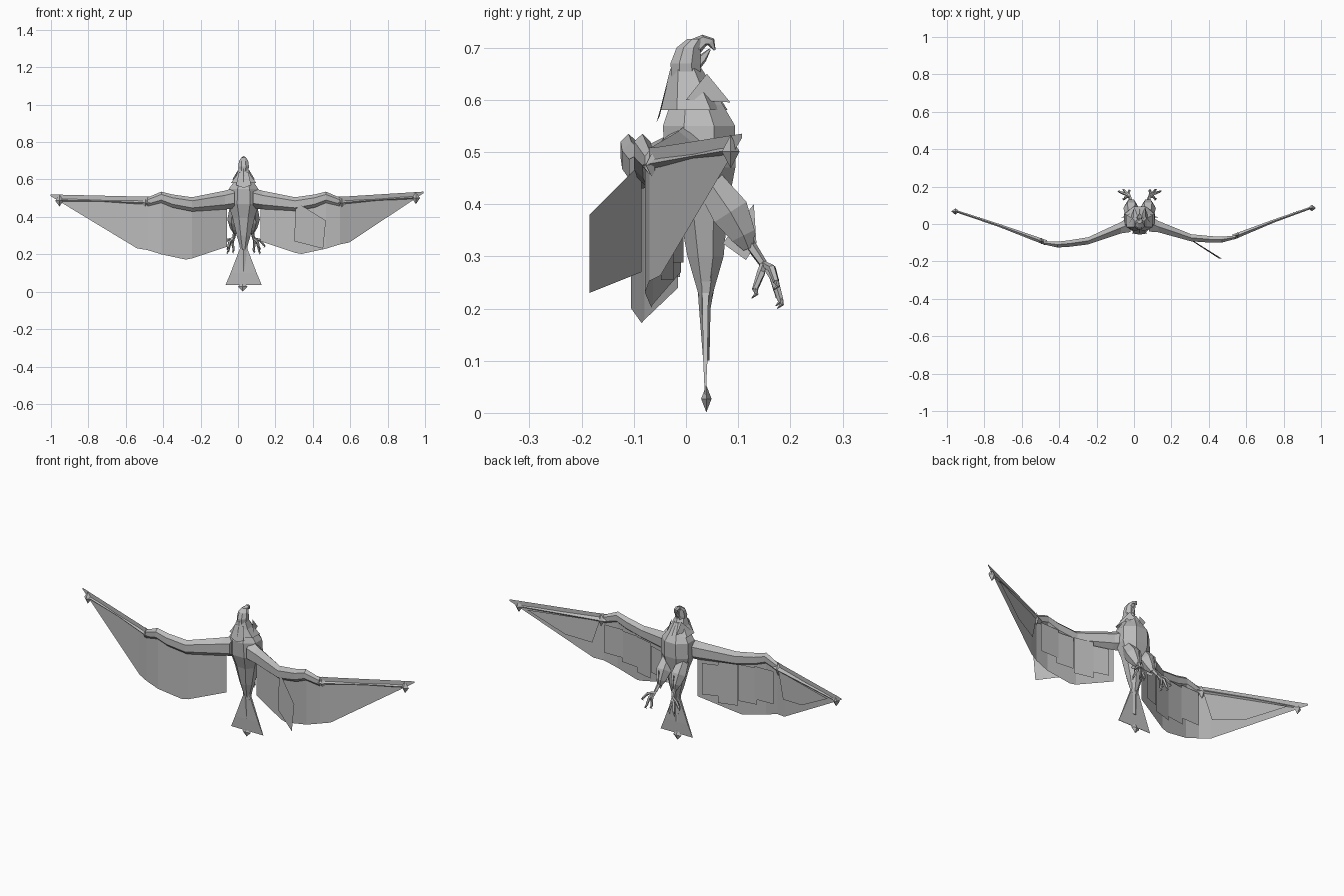
import bpy, math
from mathutils import Vector

if "Cube" in bpy.data.objects:
    bpy.data.objects.remove(bpy.data.objects["Cube"])

grey = bpy.data.materials.new("plain grey")
grey.use_nodes = True
COLOUR = (0.5, 0.5, 0.5, 1)
grey.diffuse_color = COLOUR
grey.node_tree.nodes["Principled BSDF"].inputs["Base Color"].default_value = COLOUR
MID = 0.03


def build(name, verts, faces):
    me = bpy.data.meshes.new(name)
    me.from_pydata([tuple(v) for v in verts], [], faces)
    me.materials.append(grey)
    ob = bpy.data.objects.new(name, me)
    bpy.context.collection.objects.link(ob)
    return ob


def loft(name, rings, capped=True):
    """Join equal-sized loops of points into a skin."""
    n = len(rings[0])
    verts = [p for ring in rings for p in ring]
    faces = [(i * n + j, i * n + (j + 1) % n, (i + 1) * n + (j + 1) % n, (i + 1) * n + j)
             for i in range(len(rings) - 1) for j in range(n)]
    if capped:
        faces += [tuple(range(n))[::-1], tuple(range(len(verts) - n, len(verts)))]
    return build(name, verts, faces)


def upright(name, sections, n=8, capped=True):
    """Loft of flat rings: height, back y, front y, half width."""
    rings = []
    for z, back, front, wide in sections:
        rings.append([(MID + wide * math.cos(a), (back + front) / 2 + (front - back) / 2 * math.sin(a), z)
                      for a in (math.tau * (k + 0.5) / n for k in range(n))])
    return loft(name, rings, capped)


def tube(name, pts, radii, n=5):
    pts = [Vector(p) for p in pts]
    rings = []
    for i, p in enumerate(pts):
        axis = pts[min(i + 1, len(pts) - 1)] - pts[max(i - 1, 0)]
        q = axis.to_track_quat('Z', 'Y')
        rings.append([p + q @ Vector((math.cos(a), math.sin(a), 0)) * radii[i]
                      for a in (math.tau * k / n for k in range(n))])
    return loft(name, rings)


def diamond(name, c, sx, sy, sz):
    x, y, z = c
    ring = [(x + sx, y, z), (x, y + sy, z), (x - sx, y, z), (x, y - sy, z)]
    faces = [(i, (i + 1) % 4, 4) for i in range(4)] + [((i + 1) % 4, i, 5) for i in range(4)]
    build(name, ring + [(x, y, z + sz), (x, y, z - sz)], faces)


# Body, neck, collar and head
upright("body", [(0.22, 0.025, 0.05, 0.015), (0.3, 0.0, 0.075, 0.04), (0.4, -0.02, 0.085, 0.065),
                 (0.47, -0.045, 0.1, 0.09), (0.55, -0.05, 0.1, 0.085), (0.59, -0.035, 0.075, 0.055),
                 (0.64, -0.03, 0.045, 0.03)])
upright("collar", [(0.58, -0.05, 0.08, 0.08), (0.62, -0.04, 0.055, 0.045), (0.66, -0.03, 0.03, 0.028)], 6, False)
upright("head", [(0.635, -0.03, 0.03, 0.026), (0.67, -0.032, 0.03, 0.031), (0.7, -0.02, 0.03, 0.026),
                 (0.717, 0.002, 0.035, 0.014)])
tube("upper_beak", [(MID, 0.015, 0.7), (MID, 0.035, 0.714), (MID, 0.048, 0.711), (MID, 0.055, 0.695)],
     [0.018, 0.012, 0.009, 0.002])
tube("lower_beak", [(MID, 0.015, 0.665), (MID, 0.032, 0.68), (MID, 0.046, 0.697)], [0.014, 0.009, 0.002])
for s in (-1, 1):
    build("collar_feather", [(MID + s * 0.03, 0.04, 0.65), (MID + s * 0.06, 0.0, 0.6), (MID + s * 0.03, 0.085, 0.595)],
          [(0, 1, 2)])
build("nape_feather", [(MID - 0.025, -0.033, 0.64), (MID + 0.025, -0.033, 0.64), (MID + 0.04, -0.05, 0.57),
                       (MID, -0.057, 0.555), (MID - 0.04, -0.05, 0.57)], [(0, 1, 2, 3, 4)])

# Tail
upright("tail_stem", [(0.1, 0.033, 0.045, 0.012), (0.2, 0.025, 0.047, 0.017), (0.27, 0.02, 0.06, 0.03)], 6)
loft("tail_fan", [[(MID - w, 0.037 - t, z), (MID + w, 0.037 - t, z), (MID + w, 0.037 + t, z), (MID - w, 0.037 + t, z)]
                  for z, w, t in ((0.035, 0.097, 0.001), (0.1, 0.07, 0.004), (0.23, 0.02, 0.006))])
diamond("tail_tip", (MID - 0.005, 0.039, 0.027), 0.025, 0.01, 0.026)

# Legs and feet
for s in (-1, 1):
    x = MID + s * 0.045
    tube("thigh", [(x, 0.04, 0.45), (x, 0.085, 0.385), (x, 0.11, 0.34), (x, 0.12, 0.315)],
         [0.03, 0.042, 0.028, 0.012], 6)
    build("thigh_feather", [(x, 0.13, 0.4), (x, 0.135, 0.325), (x, 0.115, 0.293), (x, 0.07, 0.325)], [(0, 1, 2, 3)])
    ankle = Vector((x + s * 0.008, 0.148, 0.286))
    tube("shin", [(x, 0.118, 0.33), ankle], [0.011, 0.008])
    for dx, dy, dz in ((0.055, 0.025, -0.035), (0.03, 0.033, -0.07), (0.0, 0.03, -0.065), (0.03, -0.016, -0.05)):
        d = Vector((dx * s, dy, dz))
        mid = ankle + d * 0.5 + Vector((s * 0.006, 0.004, 0.008))
        tube("toe", [ankle, mid, ankle + d], [0.006, 0.008, 0.006])
        tube("claw", [ankle + d, ankle + d + Vector((s * 0.006, 0.003, -0.008)),
                      ankle + d + Vector((0, -0.006, -0.016))], [0.006, 0.004, 0.001], 4)


def place(s, u, y, z):
    """Wing point at distance u from the middle; the left wing is raised a little and shorter."""
    if s > 0:
        y += 0.03 * min(u / 0.5, 1) - 0.025 * max(u - 0.53, 0)
        z += 0.03 * max(0, min(1, (0.45 - z) / 0.2)) + 0.015 * max(0, (u - 0.53) * 2)
        u = u if u < 0.53 else 0.53 + (u - 0.53) * 0.86
    return (MID + s * u, y, z)


# Wings: thick arm, thin membrane, spar, tip claw and layered feathers
ARM = [(0.05, 0.0, 0.5, 0.05, 0.055), (0.1, -0.02, 0.49, 0.035, 0.05), (0.275, -0.09, 0.467, 0.022, 0.038),
       (0.38, -0.105, 0.485, 0.02, 0.035), (0.44, -0.11, 0.505, 0.018, 0.03), (0.515, -0.1, 0.48, 0.01, 0.023)]
SKIN = [(0.09, -0.015, 0.5, 0.24), (0.275, -0.08, 0.48, 0.178), (0.31, -0.085, 0.49, 0.172),
        (0.44, -0.105, 0.515, 0.2), (0.515, -0.1, 0.508, 0.223), (0.57, -0.078, 0.509, 0.232),
        (1.033, 0.09, 0.52, 0.512)]
FEATHERS = [(0.12, 0.2, 0.43, 0.26), (0.2, 0.3, 0.45, 0.225), (0.3, 0.4, 0.45, 0.25), (0.39, 0.5, 0.46, 0.28)]


def depth(u):
    for a, b in zip(SKIN, SKIN[1:]):
        if u <= b[0]:
            return a[1] + (b[1] - a[1]) * (u - a[0]) / (b[0] - a[0])
    return SKIN[-1][1]


for s, side in ((-1, "right"), (1, "left")):
    loft(side + "_wing_arm", [[place(s, u, y + ry * math.cos(a), z + rz * math.sin(a))
                               for a in (math.tau * k / 6 + math.pi / 6 for k in range(6))]
                              for u, y, z, ry, rz in ARM])
    verts = [place(s, u, y, z) for u, y, top, low in SKIN for z in (top, low)]
    build(side + "_wing_membrane", verts, [(2 * i, 2 * i + 1, 2 * i + 3, 2 * i + 2) for i in range(len(SKIN) - 1)])
    tube(side + "_wing_spar", [place(s, 0.5, -0.1, 0.475), place(s, 0.75, -0.008, 0.485), place(s, 0.985, 0.07, 0.49)],
         [0.014, 0.008, 0.006], 4)
    tip = place(s, 0.985, 0.067, 0.487)
    diamond(side + "_wing_claw", tip, 0.022, 0.017, 0.032)
    diamond(side + "_wrist_claw", place(s, 0.525, -0.09, 0.475), 0.02, 0.017, 0.035)
    for i, (u0, u1, top, low) in enumerate(FEATHERS):
        off = 0.014 + 0.004 * (i % 2)
        build(side + "_covert_feather", [place(s, u0, depth(u0) + off, top), place(s, u1, depth(u1) + off, top),
                                         place(s, u1, depth(u1) + off, low), place(s, u0, depth(u0) + off, low)],
              [(0, 1, 2, 3)])
    build(side + "_flight_feather", [place(s, 0.53, depth(0.53) + 0.01, 0.47), place(s, 0.93, depth(0.93) + 0.01, 0.48),
                                     place(s, 0.72, depth(0.72) + 0.01, 0.36), place(s, 0.57, depth(0.57) + 0.01, 0.33)],
          [(0, 1, 2, 3)])

# Loose feather standing off the back of the left wing
build("loose_feather", [(0.31, -0.085, 0.48), (0.47, -0.185, 0.38), (0.455, -0.185, 0.23), (0.3, -0.085, 0.27)],
      [(0, 1, 2, 3)])
